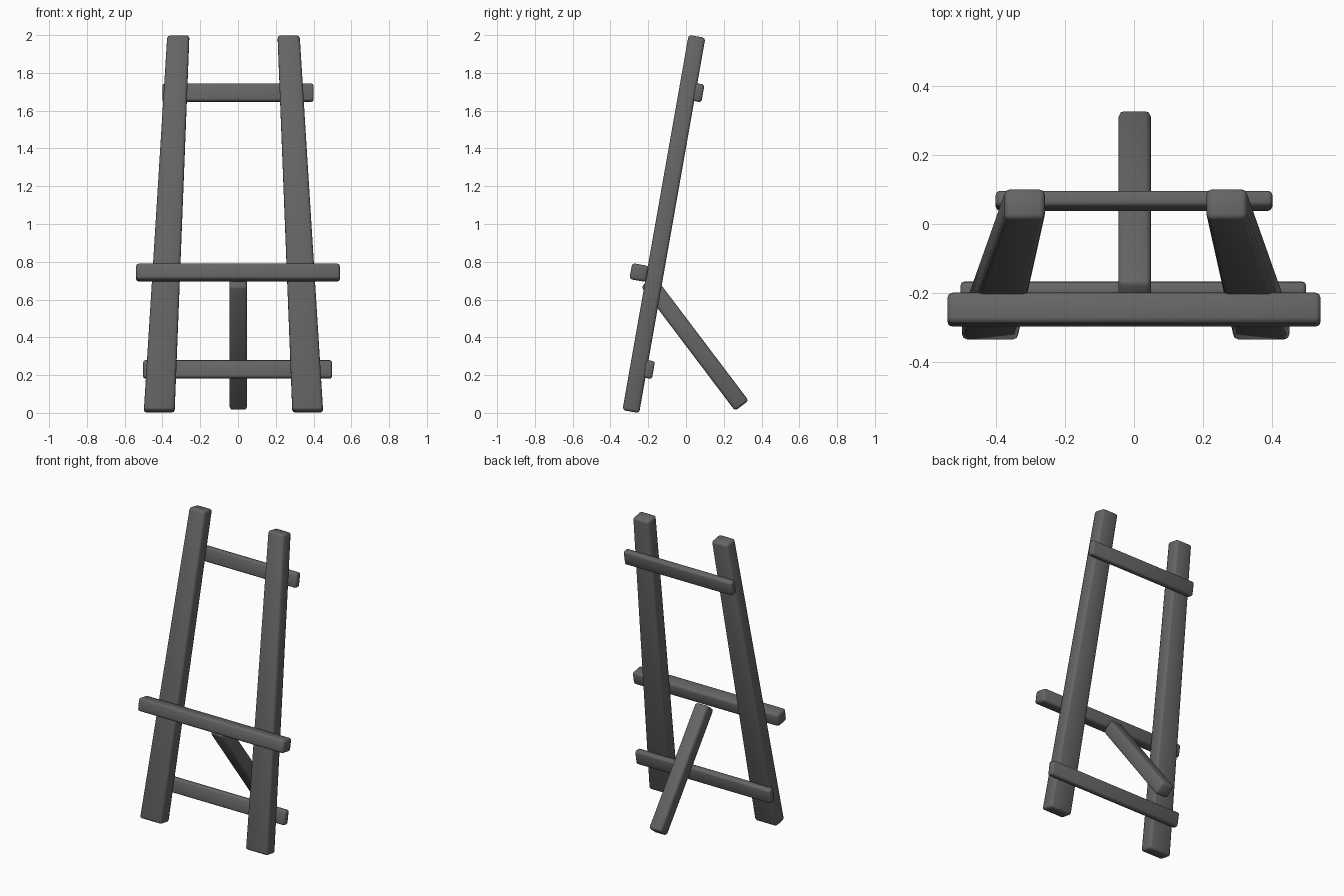
import bpy
import bmesh
from math import radians
from mathutils import Matrix, Vector

cube = bpy.data.objects.get("Cube")
if cube:
    bpy.data.objects.remove(cube, do_unlink=True)

wood = bpy.data.materials.new("dark grey wood")
wood.use_nodes = True
GREY = (0.13, 0.13, 0.13, 1)
wood.diffuse_color = GREY
wood.node_tree.nodes["Principled BSDF"].inputs["Base Color"].default_value = GREY

LEAN = radians(-10)


def beam(name, size, centre, tilt, bevel=0.015, ends=None):
    """Rounded bar; ends = (bottom x, bottom width, top x, top width) tapers it."""
    bm = bmesh.new()
    bmesh.ops.create_cube(bm, size=1)
    for v in bm.verts:
        side = v.co.x
        v.co = Vector(a * b for a, b in zip(v.co, size))
        if ends:
            x, width = ends[:2] if v.co.z < 0 else ends[2:]
            v.co.x = x + side * width
    bm.transform(Matrix.Rotation(tilt, 4, "X"))
    mesh = bpy.data.meshes.new(name)
    bm.to_mesh(mesh)
    bm.free()
    mesh.materials.append(wood)
    obj = bpy.data.objects.new(name, mesh)
    bpy.context.collection.objects.link(obj)
    obj.location = centre
    mod = obj.modifiers.new("rounded edges", "BEVEL")
    mod.width = bevel
    mod.segments = 2
    mod.limit_method = "NONE"
    mesh.shade_smooth()
    return obj


# Tapering front legs, leaning back and closing in towards the top
for name, s in (("left_leg", 1), ("right_leg", -1)):
    beam(name, (1, 0.09, 2.017), (-0.024, -0.117, 1.0), LEAN,
         ends=(s * 0.393, 0.163, s * 0.292, 0.117))

# Cross rails behind the legs
beam("lower_rail", (1.0, 0.046, 0.095), (-0.002, -0.195, 0.23), LEAN, 0.012)
beam("upper_rail", (0.8, 0.046, 0.095), (0, 0.067, 1.695), LEAN, 0.012)

# Ledge across the front
beam("front_ledge", (1.08, 0.09, 0.086), (0, -0.248, 0.743), LEAN)

# Rear prop
beam("rear_prop", (0.093, 0.09, 0.825), (0.002, 0.047, 0.367), radians(37.1))
